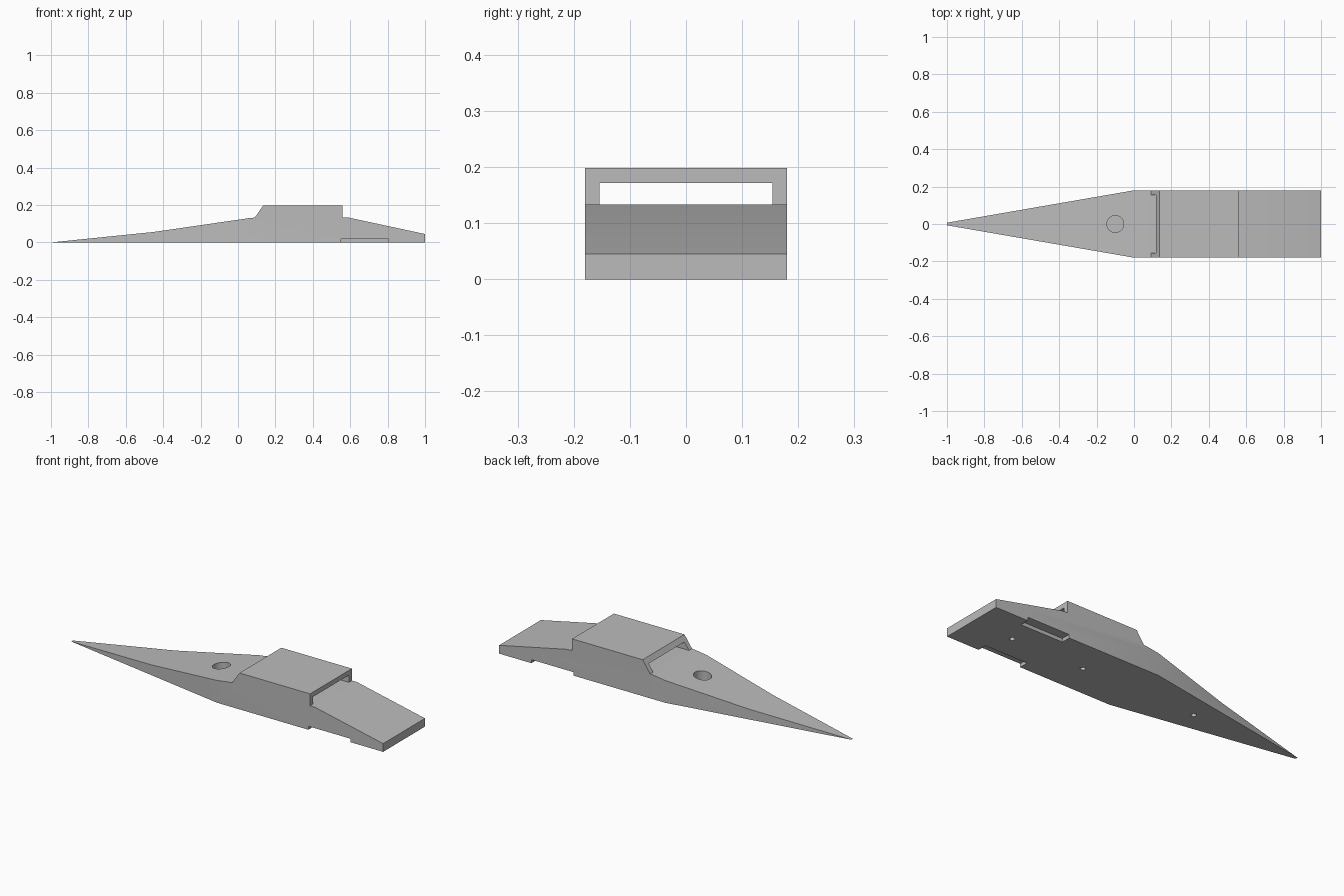
import bpy, bmesh
from mathutils import Vector

cube = bpy.data.objects.get("Cube")
if cube:
    bpy.data.objects.remove(cube, do_unlink=True)

grey = bpy.data.materials.new("hull grey")
grey.use_nodes = True
colour = (0.5, 0.5, 0.5, 1)
grey.diffuse_color = colour
grey.node_tree.nodes["Principled BSDF"].inputs["Base Color"].default_value = colour


def prism(name, points, offset):
    """Extrude a closed outline of 3D points along an offset."""
    bm = bmesh.new()
    face = bm.faces.new([bm.verts.new(p) for p in points])
    side = bmesh.ops.extrude_face_region(bm, geom=[face])["geom"]
    moved = [g for g in side if isinstance(g, bmesh.types.BMVert)]
    bmesh.ops.translate(bm, vec=Vector(offset), verts=moved)
    bmesh.ops.recalc_face_normals(bm, faces=bm.faces)
    mesh = bpy.data.meshes.new(name)
    bm.to_mesh(mesh)
    bm.free()
    mesh.materials.append(grey)
    ob = bpy.data.objects.new(name, mesh)
    bpy.context.collection.objects.link(ob)
    return ob


def side_profile(name, points, half_width):
    return prism(name, [(x, -half_width, z) for x, z in points], (0, 2 * half_width, 0))


def box(name, x0, x1, y0, y1, z0, z1):
    return prism(name, [(x0, y0, z0), (x1, y0, z0), (x1, y1, z0), (x0, y1, z0)],
                 (0, 0, z1 - z0))


def cylinder(name, x, radius, z0, z1, sides):
    bpy.ops.mesh.primitive_cylinder_add(vertices=sides, radius=radius, depth=z1 - z0,
                                        location=(x, 0, (z0 + z1) / 2))
    ob = bpy.context.object
    ob.name = name
    ob.data.materials.append(grey)
    return ob


def carve(target, cutter, operation="DIFFERENCE"):
    cutter.hide_render = True
    mod = target.modifiers.new("carve", "BOOLEAN")
    mod.operation, mod.solver, mod.object = operation, "EXACT", cutter
    bpy.context.view_layer.objects.active = target
    bpy.ops.object.modifier_apply(modifier=mod.name)
    bpy.data.objects.remove(cutter, do_unlink=True)


HALF = 0.18
FLOOR = 0.133

# Hull: side profile trimmed by the pointed plan outline
hull = side_profile("hull", [(-1, 0), (1, 0), (1, 0.045), (0.59, FLOOR), (0.09, FLOOR),
                             (0.06, 0.13), (-0.45, 0.056)], 0.25)
half_plan = [(-1.02, 0.0035), (0, HALF), (1.1, HALF)]
plan = [(x, -y, -0.1) for x, y in half_plan] + [(x, y, -0.1) for x, y in reversed(half_plan)]
carve(hull, prism("plan_cutter", plan, (0, 0, 0.5)), "INTERSECT")

# Blind round socket in the nose deck
carve(hull, cylinder("socket_cutter", -0.1, 0.045, 0.03, 0.2, 48))

# Small mounting holes along the underside
for x in (-0.367, 0.315, 0.75):
    carve(hull, cylinder("mount_cutter", x, 0.013, -0.05, 0.03, 24))

# Shallow notches along both lower edges
for s in (-1, 1):
    y0, y1 = sorted((s * (HALF - 0.05), s * (HALF + 0.1)))
    carve(hull, box("notch_cutter", 0.55, 0.805, y0, y1, -0.05, 0.019))

# Canopy: roof and two side walls with an open tunnel
canopy = side_profile("canopy", [(0.09, FLOOR), (0.56, FLOOR), (0.56, 0.198), (0.135, 0.198)], HALF)
carve(canopy, box("tunnel_cutter", -0.1, 0.8, -0.154, 0.154, 0.1, 0.172))

# Smooth only the round walls
for ob in (hull, canopy):
    bpy.ops.object.select_all(action="DESELECT")
    ob.select_set(True)
    bpy.context.view_layer.objects.active = ob
    bpy.ops.object.shade_smooth_by_angle(angle=0.28)
